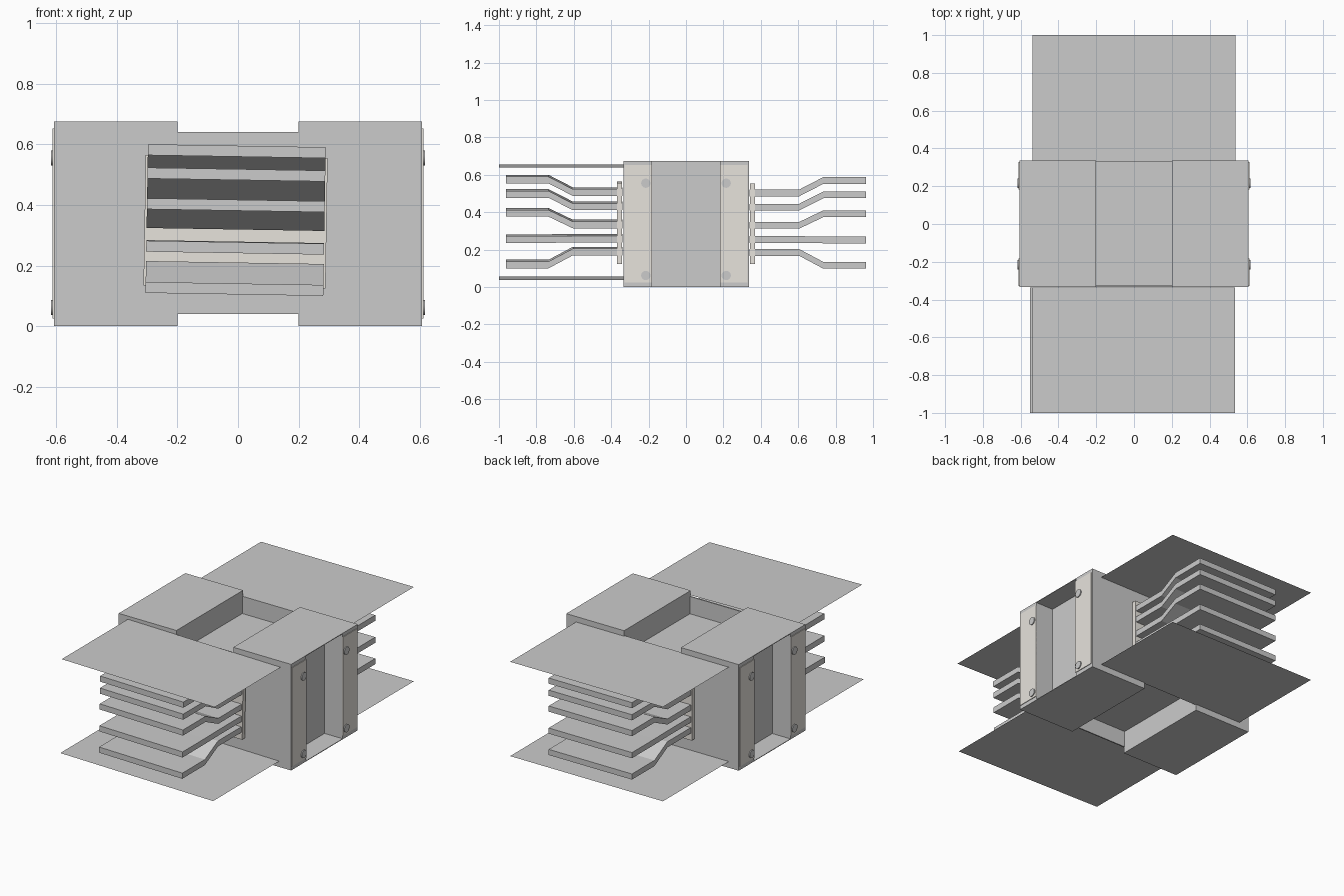
import bpy, bmesh
from math import pi
from mathutils import Matrix

if "Cube" in bpy.data.objects:
    bpy.data.objects.remove(bpy.data.objects["Cube"])


def mesh_object(name, verts, faces, colour=None):
    me = bpy.data.meshes.new(name)
    me.from_pydata(verts, [], faces)
    bm = bmesh.new()
    bm.from_mesh(me)
    bmesh.ops.recalc_face_normals(bm, faces=bm.faces)
    bm.to_mesh(me)
    bm.free()
    ob = bpy.data.objects.new(name, me)
    bpy.context.collection.objects.link(ob)
    if colour:
        me.materials.append(colour)
    return ob


def extrude_x(name, profile, x0, x1, colour=None):
    # closed (y, z) profile extruded along x
    n = len(profile)
    verts = [(x, y, z) for x in (x0, x1) for y, z in profile]
    faces = [tuple(range(n)), tuple(range(n, 2 * n))]
    faces += [(i, (i + 1) % n, n + (i + 1) % n, n + i) for i in range(n)]
    return mesh_object(name, verts, faces, colour)


def box(name, x, y, z, colour=None):
    return extrude_x(name, [(y[0], z[0]), (y[1], z[0]), (y[1], z[1]), (y[0], z[1])],
                     x[0], x[1], colour)


def cut(target, x, y, z):
    c = box("cutter", x, y, z)
    c.hide_render = True
    c.hide_viewport = False
    m = target.modifiers.new("cut", 'BOOLEAN')
    m.operation = 'DIFFERENCE'
    m.solver = 'EXACT'
    m.object = c
    bpy.context.view_layer.objects.active = target
    bpy.ops.object.modifier_apply(modifier=m.name)
    bpy.data.objects.remove(c)


plate_mat = bpy.data.materials.new("warm_metal")
plate_mat.diffuse_color = (0.80, 0.77, 0.72, 1)
plate_mat.use_nodes = True
plate_mat.node_tree.nodes["Principled BSDF"].inputs["Base Color"].default_value = plate_mat.diffuse_color

# housing with top and bottom wells and side channels
body = box("housing", (-0.607, 0.607), (-0.333, 0.337), (0, 0.675))
for z_notch, z_well in (((0.64, 0.8), (0.53, 0.8)), ((-0.1, 0.04), (-0.1, 0.145))):
    cut(body, (-0.2, 0.2), (-1, 1), z_notch)
    cut(body, (-0.2, 0.2), (-0.325, 0.329), z_well)
for x in ((0.48, 0.8), (-0.8, -0.48)):
    cut(body, x, (-0.183, 0.185), (0.004, 0.671))

# side mounting strips and bolts
for sx in (-1, 1):
    for sy in (-1, 1):
        box("mounting_strip", sorted((sx * 0.603, sx * 0.611)),
            sorted((sy * 0.183, sy * 0.328)), (0.025, 0.652), plate_mat)
        for z in (0.062, 0.555):
            bpy.ops.mesh.primitive_cylinder_add(
                vertices=20, radius=0.025, depth=0.022,
                location=(sx * 0.606, sy * 0.215, z), rotation=(0, pi / 2, 0))
            bpy.context.object.name = "bolt_head"
            bpy.ops.object.shade_smooth_by_angle()

# end assemblies: terminal plate, stepped bars and thin cover sheets
bars = [(0.503, 0.57), (0.427, 0.493), (0.33, 0.392), (0.254, 0.252), (0.185, 0.116)]
h = 0.018
for side in (1, -1):
    parts = [box("terminal_plate", (-0.3, 0.3), sorted((side * 0.343, side * 0.37)),
                 (0.122, 0.553), plate_mat)]
    for zi, zo in bars:
        path = [(0.34, zi), (0.605, zi), (0.735, zo), (0.962, zo)]
        profile = [(side * y, z + h) for y, z in path]
        profile += [(side * y, z - h) for y, z in reversed(path)]
        parts.append(extrude_x("stepped_bar", profile, -0.293, 0.293))
    for z in (0.04, 0.64):
        parts.append(mesh_object(
            "cover_sheet",
            [(-0.538, side * 0.335, z), (0.538, side * 0.335, z),
             (0.538, side * 1.0, z), (-0.538, side * 1.0, z)],
            [(0, 1, 2, 3)]))
    # the front assembly sits at a very slight tilt
    if side < 0:
        pivot = Matrix.Translation((-0.008, 0, 0.345))
        tilt = pivot @ Matrix.Rotation(0.0167, 4, 'Y') @ Matrix.Translation((0, 0, -0.338))
        for p in parts:
            p.data.transform(tilt)
